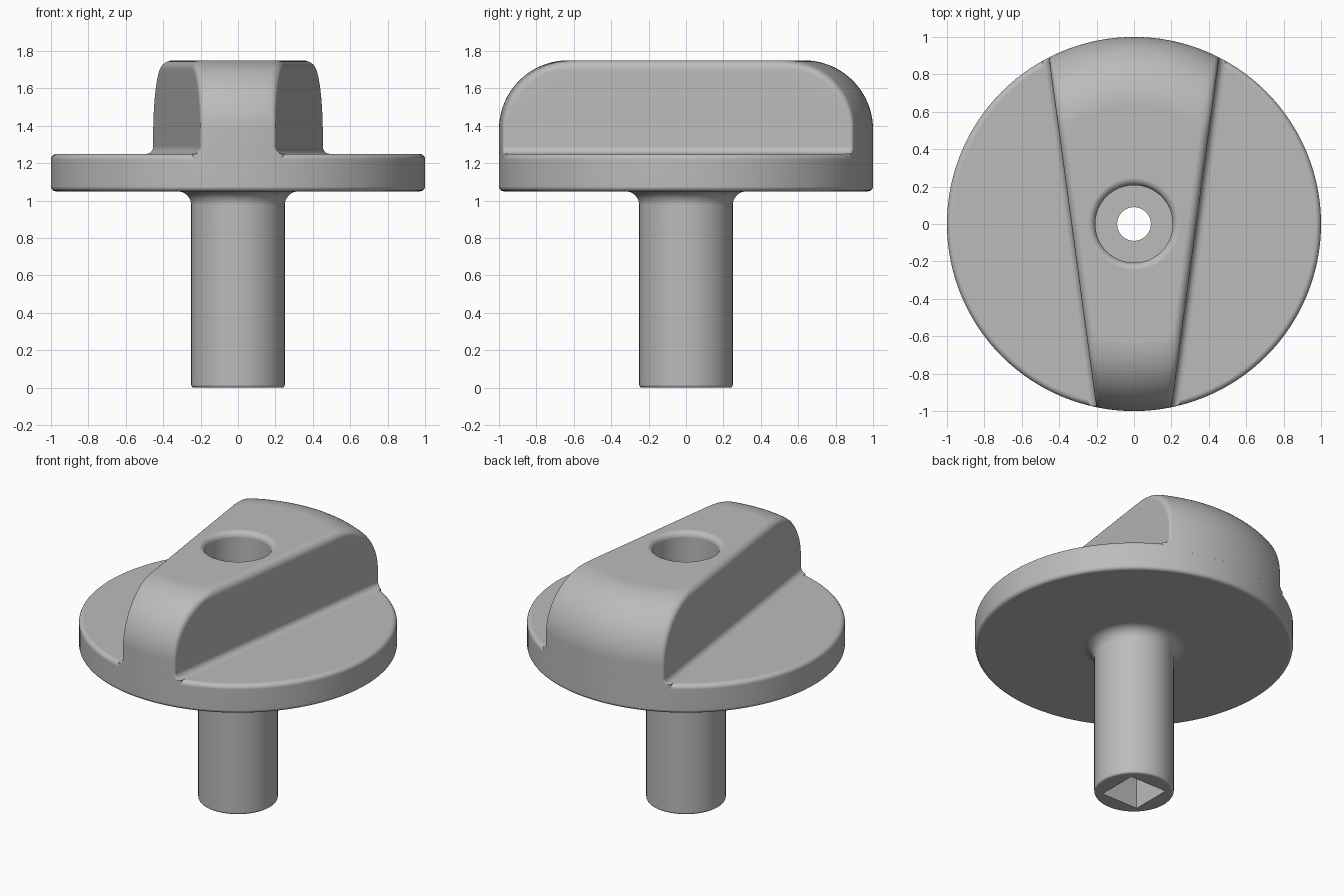
import bpy, bmesh
from math import sin, cos, pi, sqrt, atan2, radians
from mathutils import Vector

if "Cube" in bpy.data.objects:
    bpy.data.objects.remove(bpy.data.objects["Cube"], do_unlink=True)

# One grey material
grey = bpy.data.materials.new("grey")
grey.use_nodes = True
GREY = (0.5, 0.5, 0.5, 1)
grey.diffuse_color = GREY
grey.node_tree.nodes["Principled BSDF"].inputs["Base Color"].default_value = GREY

SEG = 128
RIM_R, PLATE_LOW, PLATE_TOP, TOP = 1.0, 1.05, 1.25, 1.75
DOME = 0.37                  # rounding of the grip ends
SLOPE, HALF = 0.136, 0.334   # taper and mid half width of the grip
EDGE, FILLET = 0.05, 0.04


def skin(name, rings, material=grey):
    """Closed solid from equal-length rings, capped at both ends."""
    bm = bmesh.new()
    loops = [[bm.verts.new(p) for p in ring] for ring in rings]
    n = len(loops[0])
    for a, b in zip(loops, loops[1:]):
        for i in range(n):
            j = (i + 1) % n
            bm.faces.new((a[i], a[j], b[j], b[i]))
    bm.faces.new(loops[0][::-1])
    bm.faces.new(loops[-1])
    bmesh.ops.recalc_face_normals(bm, faces=bm.faces)
    mesh = bpy.data.meshes.new(name)
    bm.to_mesh(mesh)
    bm.free()
    ob = bpy.data.objects.new(name, mesh)
    mesh.materials.append(material)
    bpy.context.collection.objects.link(ob)
    return ob


def lathe(name, profile):
    step = 2 * pi / SEG
    return skin(name, [[(r * cos(i * step), r * sin(i * step), z)
                        for i in range(SEG)] for r, z in profile])


def arc(r, z, radius, start, end, n=8):
    angles = [radians(start + (end - start) * i / n) for i in range(n + 1)]
    return [(r + radius * cos(a), z + radius * sin(a)) for a in angles]


def outline(z, radius, offset, d_side, d_arc):
    """Tapered bar clipped by a circle, with eased corners."""
    w, k = HALF + offset, SLOPE
    root = sqrt(w * w * k * k - (1 + k * k) * (w * w - radius * radius))
    ends = [Vector((w + k * y, y)) for y in
            ((-w * k - root) / (1 + k * k), (-w * k + root) / (1 + k * k))]
    along = (ends[1] - ends[0]).normalized()

    def on_circle(a):
        return Vector((radius * cos(a), radius * sin(a)))

    def ease(p, c, q, n=6):
        return [p * (1 - t) ** 2 + c * 2 * t * (1 - t) + q * t * t
                for t in (i / n for i in range(n + 1))]

    a1 = atan2(ends[0].y, ends[0].x) - d_arc / radius
    a2 = atan2(ends[1].y, ends[1].x) + d_arc / radius
    pts = [on_circle(-pi / 2 + (a1 + pi / 2) * i / 10) for i in range(10)]
    pts += ease(on_circle(a1), ends[0], ends[0] + along * d_side)
    p, q = ends[0] + along * d_side, ends[1] - along * d_side
    pts += [p.lerp(q, i / 12) for i in range(1, 12)]
    pts += ease(q, ends[1], on_circle(a2))
    pts += [on_circle(a2 + (pi / 2 - a2) * i / 14) for i in range(1, 15)]
    half = [(v.x, v.y, z) for v in pts]
    return half + [(-x, y, h) for x, y, h in half[-2:0:-1]]


# Round plate with shaft
profile = arc(0.235, 0.015, 0.015, -90, 0, 4)
profile += arc(0.325, PLATE_LOW - 0.075, 0.075, 180, 90)
profile += arc(RIM_R - 0.025, PLATE_LOW + 0.025, 0.025, -90, 0, 5)
profile += arc(RIM_R - 0.03, PLATE_TOP - 0.03, 0.03, 0, 90, 5)
base = lathe("plate_and_shaft", profile)

# Tapered grip: flared foot, then domed ends and eased top edges
rings = [outline(PLATE_TOP - 0.05, RIM_R, FILLET, 0.015, 0.015)]
for i in range(7):
    a = pi / 2 * i / 6
    rings.append(outline(PLATE_TOP + FILLET * (1 - cos(a)), RIM_R,
                         FILLET * (1 - sin(a)), 0.015, 0.015))
for i in range(33):
    t = pi / 2 * i / 32
    z = TOP - DOME + DOME * sin(t)
    lift = min(EDGE, max(0, z - (TOP - EDGE)))
    ease_r = 0.015 + 0.035 * sin(t)
    rings.append(outline(z, RIM_R - DOME + DOME * cos(t),
                         sqrt(EDGE ** 2 - lift ** 2) - EDGE,
                         min(ease_r / max(cos(t), 0.01), 0.1), ease_r))
grip = skin("grip", rings)

# Screw hole with wide counterbore, and square socket in the shaft
bore = [(0.09, -0.1), (0.09, 1.0), (0.207, 1.0)]
bore += arc(0.247, TOP - 0.04, 0.04, 180, 90) + [(0.247, TOP + 0.1)]
bore_cutter = lathe("bore_cutter", bore)
S = 0.14
socket_cutter = skin("socket_cutter", [[(-S, -S, z), (S, -S, z), (S, S, z), (-S, S, z)]
                                       for z in (-0.1, 0.6)])

for ob, cutters in ((base, (bore_cutter, socket_cutter)), (grip, (bore_cutter,))):
    bpy.ops.object.select_all(action='DESELECT')
    ob.select_set(True)
    bpy.context.view_layer.objects.active = ob
    for cutter in cutters:
        mod = ob.modifiers.new("cut", 'BOOLEAN')
        mod.operation, mod.solver, mod.object = 'DIFFERENCE', 'EXACT', cutter
        bpy.ops.object.modifier_apply(modifier=mod.name)
    bpy.ops.object.shade_smooth_by_angle(angle=radians(35))
    mod = ob.modifiers.new("even_shading", 'WEIGHTED_NORMAL')
    mod.keep_sharp = True

for cutter in (bore_cutter, socket_cutter):
    bpy.data.objects.remove(cutter, do_unlink=True)
